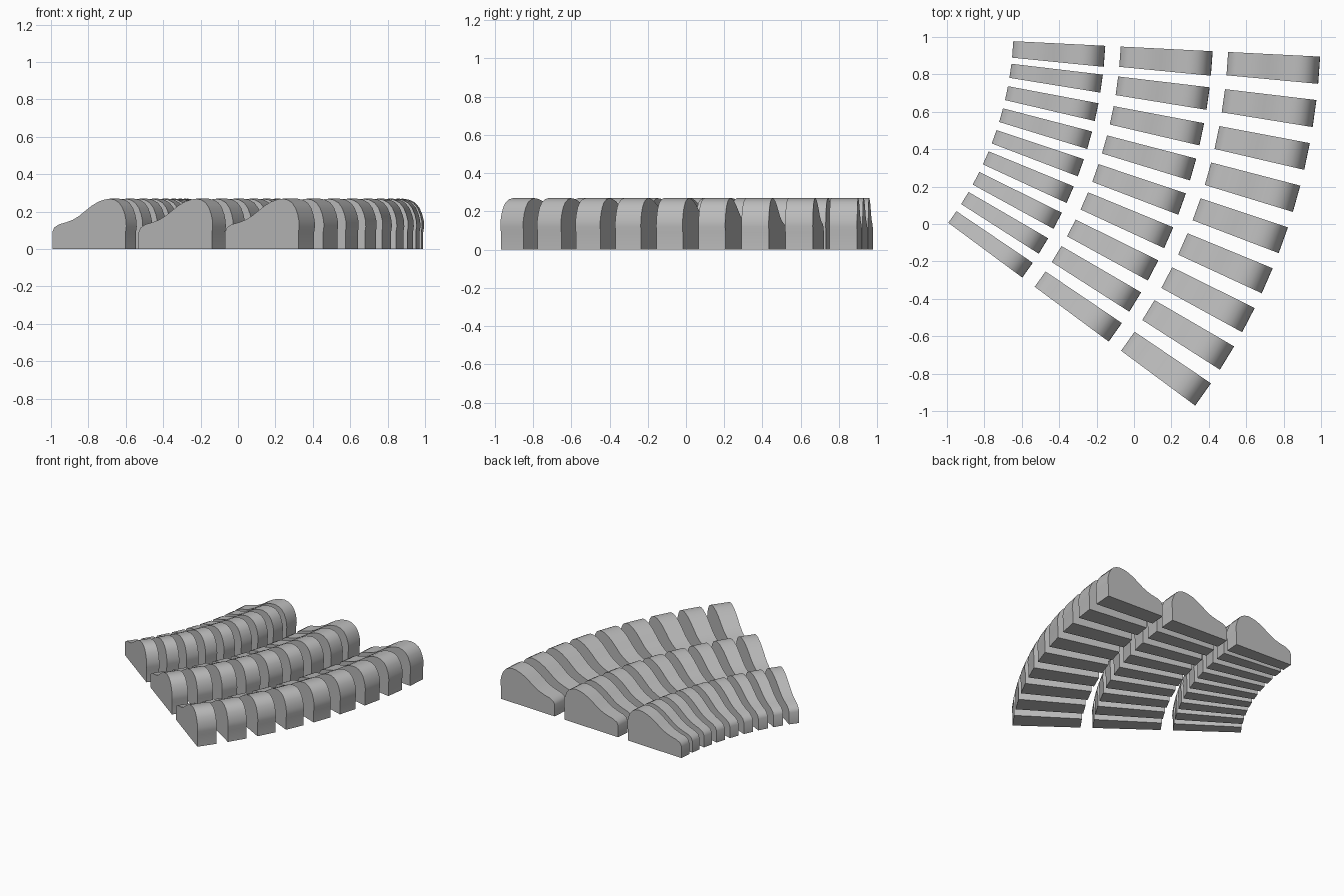
import bpy
import bmesh
from math import radians, sin, cos

cube = bpy.data.objects.get("Cube")
if cube:
    bpy.data.objects.remove(cube, do_unlink=True)

# One plain grey for every block
grey = bpy.data.materials.new("plain grey")
grey.use_nodes = True
grey.diffuse_color = (0.5, 0.5, 0.5, 1)
grey.node_tree.nodes["Principled BSDF"].inputs["Base Color"].default_value = (0.5, 0.5, 0.5, 1)

# Fan layout: shared centre, three rings, nine wedges per ring
CENTRE_X, CENTRE_Y = -2.425, 1.067
INNER_RADIUS, RING_SPACING, LENGTH = 1.782, 0.575, 0.49
FIRST_ANGLE, STEP, WIDTH = -4.1, 3.9, 2.44

# Side profile: (fraction of length outward, height)
CURVE = [(0, 0.09), (0.025, 0.115), (0.09, 0.132), (0.19, 0.143), (0.28, 0.157),
         (0.36, 0.176), (0.45, 0.205), (0.54, 0.233), (0.63, 0.254), (0.71, 0.265),
         (0.78, 0.269), (0.85, 0.263), (0.91, 0.247), (0.955, 0.22), (0.985, 0.185),
         (1.002, 0.15), (1.005, 0.12), (0.995, 0.09)]
PROFILE = [(0, 0)] + CURVE + [(0.995, 0)]


def wedge(name, inner, start, end):
    """Sweep the profile between two radial planes."""
    bm = bmesh.new()
    sides = []
    for angle in (radians(start), radians(end)):
        ring = []
        for t, z in PROFILE:
            r = inner + t * LENGTH
            ring.append(bm.verts.new((CENTRE_X + r * cos(angle), CENTRE_Y + r * sin(angle), z)))
        sides.append(ring)
        bm.faces.new(ring)
    a, b = sides
    for i in range(len(a)):
        j = (i + 1) % len(a)
        bm.faces.new((a[i], a[j], b[j], b[i]))
    bmesh.ops.recalc_face_normals(bm, faces=bm.faces)
    mesh = bpy.data.meshes.new(name)
    bm.to_mesh(mesh)
    bm.free()
    mesh.materials.append(grey)
    obj = bpy.data.objects.new(name, mesh)
    bpy.context.collection.objects.link(obj)
    return obj


blocks = []
for ring, label in enumerate(("inner", "middle", "outer")):
    for row in range(9):
        middle = FIRST_ANGLE - STEP * row
        # The rearmost blocks of the inner rings are a little wider
        extra = 0.2 * (2 - ring) if row == 0 else 0
        blocks.append(wedge(f"{label}_block_{row + 1}", INNER_RADIUS + ring * RING_SPACING,
                            middle + WIDTH / 2, middle - WIDTH / 2 - extra))

# Smooth the curved tops, keep the end and side edges crisp
bpy.ops.object.select_all(action="DESELECT")
for obj in blocks:
    obj.select_set(True)
bpy.context.view_layer.objects.active = blocks[0]
bpy.ops.object.shade_smooth_by_angle(angle=radians(50))
